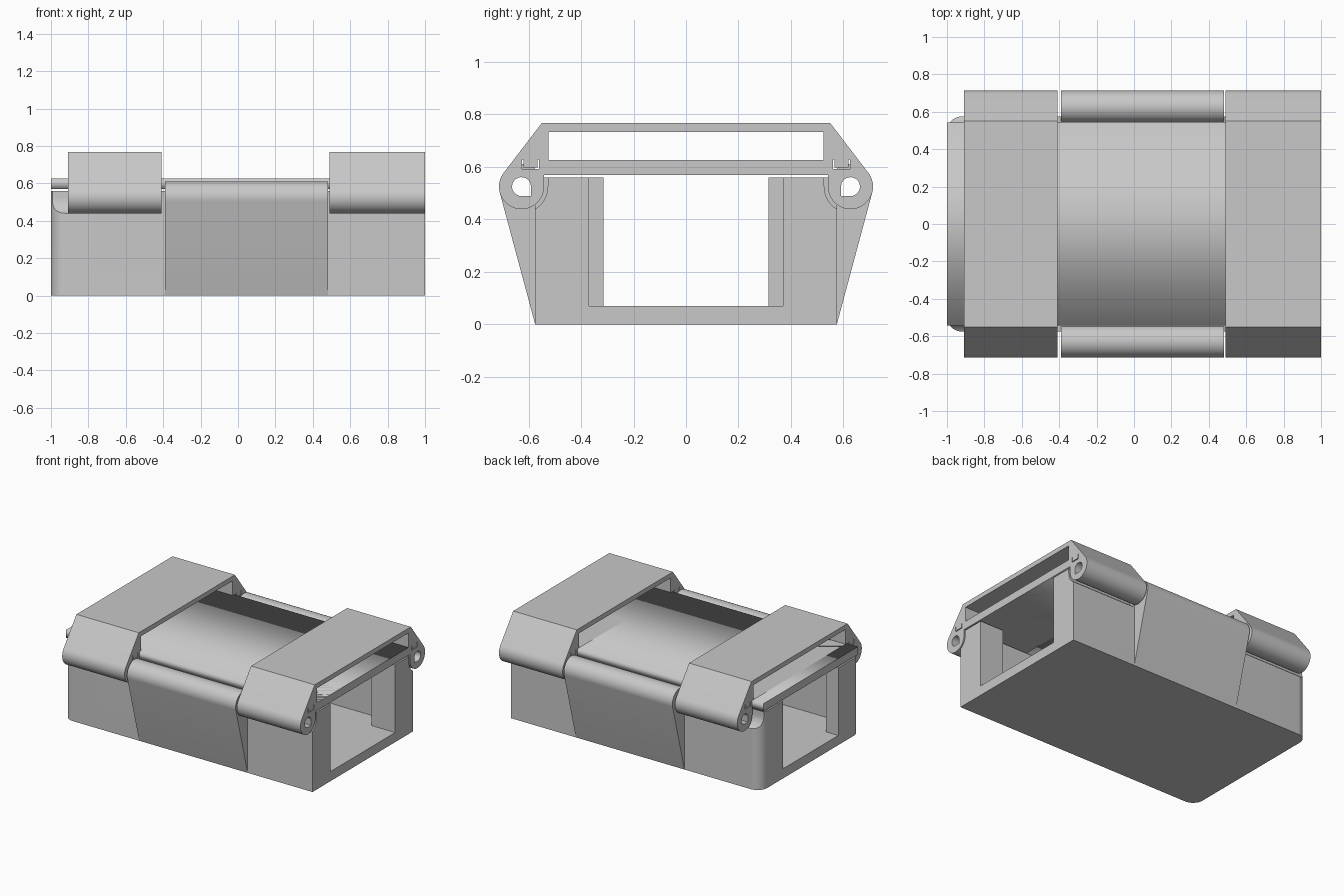
import bpy
import bmesh
from math import sin, cos, radians
from mathutils import Matrix

old = bpy.data.objects.get("Cube")
if old:
    bpy.data.objects.remove(old, do_unlink=True)

# One plain grey
GREY = (0.58, 0.58, 0.58, 1)
mat = bpy.data.materials.new("plain grey")
mat.use_nodes = True
mat.diffuse_color = GREY
bsdf = next(n for n in mat.node_tree.nodes if n.type == 'BSDF_PRINCIPLED')
bsdf.inputs["Base Color"].default_value = GREY
bsdf.inputs["Roughness"].default_value = 0.6

# Hinge axis and shared sizes
HY, HZ, HR = 0.627, 0.525, 0.086
TOP = 0.56
SIDE = 0.575


def arc(cy, cz, r, a0, a1, n=24):
    return [(cy + r * cos(radians(a0 + (a1 - a0) * i / n)),
             cz + r * sin(radians(a0 + (a1 - a0) * i / n))) for i in range(n + 1)]


def flip(loop):
    return [(-y, z) for y, z in reversed(loop)]


def prism(name, loops, lo, hi, upright=False):
    """Extrude outline loops (with holes) along x, or along z if upright."""
    cu = bpy.data.curves.new(name, 'CURVE')
    cu.dimensions = '2D'
    cu.fill_mode = 'BOTH'
    cu.extrude = (hi - lo) / 2
    for loop in loops:
        sp = cu.splines.new('POLY')
        sp.points.add(len(loop) - 1)
        for p, (u, v) in zip(sp.points, loop):
            p.co = (u, v, 0, 1)
        sp.use_cyclic_u = True
    tmp = bpy.data.objects.new(name + " outline", cu)
    bpy.context.collection.objects.link(tmp)
    dg = bpy.context.evaluated_depsgraph_get()
    me = bpy.data.meshes.new_from_object(tmp.evaluated_get(dg))
    bpy.data.objects.remove(tmp, do_unlink=True)
    mid = (lo + hi) / 2
    if upright:
        m = Matrix.Translation((0, 0, mid))
    else:
        m = Matrix(((0, 0, 1, mid), (1, 0, 0, 0), (0, 1, 0, 0), (0, 0, 0, 1)))
    me.transform(m)
    bm = bmesh.new()
    bm.from_mesh(me)
    bmesh.ops.remove_doubles(bm, verts=bm.verts, dist=1e-5)
    bmesh.ops.recalc_face_normals(bm, faces=bm.faces)
    bm.to_mesh(me)
    bm.free()
    me.name = name
    me.materials.clear()
    me.materials.append(mat)
    ob = bpy.data.objects.new(name, me)
    bpy.context.collection.objects.link(ob)
    return ob


def rect(u0, v0, u1, v1):
    return [(u0, v0), (u1, v0), (u1, v1), (u0, v1)]


def cut(ob, cutters):
    for c in cutters:
        c.hide_render = True
        mod = ob.modifiers.new("cut", 'BOOLEAN')
        mod.operation = 'DIFFERENCE'
        mod.solver = 'EXACT'
        mod.object = c
    dg = bpy.context.evaluated_depsgraph_get()
    me = bpy.data.meshes.new_from_object(ob.evaluated_get(dg))
    ob.modifiers.clear()
    ob.data = me
    for c in cutters:
        bpy.data.objects.remove(c, do_unlink=True)


def smooth(ob):
    bpy.ops.object.select_all(action='DESELECT')
    ob.select_set(True)
    bpy.context.view_layer.objects.active = ob
    bpy.ops.object.shade_smooth_by_angle(angle=radians(30))


# Base: block with two rounded corners, hollow inside, open at both ends
R = 0.08
plan = ([(1, -SIDE), (1, SIDE)] + arc(-1 + R, SIDE - R, R, 90, 180, 10)
        + arc(-1 + R, -SIDE + R, R, 180, 270, 10))
base = prism("base", [plan], 0, TOP, upright=True)
FLOOR = 0.07
hollow = [(-1.1, -0.315), (-0.9, -0.315), (-0.9, -0.5), (0.81, -0.5),
          (0.81, -0.37), (1.1, -0.37)]
hollow += [(x, -y) for x, y in reversed(hollow)]
cutters = [prism("hollow cutter", [hollow], FLOOR, 0.8, upright=True)]
relief = arc(HY, HZ, 0.1, 180, 360) + [(HY + 0.1, 0.7), (HY - 0.1, 0.7)]
for x0, x1 in ((-1.1, -0.41), (0.49, 1.1)):
    for loop in (relief, flip(relief)):
        cutters.append(prism("relief cutter", [loop], x0, x1))
cut(base, cutters)
smooth(base)

# Pin hole: round with one square corner on the inner lower side
hole = [(HY - 0.036, HZ - 0.036)] + arc(HY, HZ, 0.036, -90, 180, 20)

# Side skirts: sloped panels that end in the middle hinge barrels
skirt = ([(0.52, 0), (SIDE, 0)] + arc(HY, HZ, HR, -14, 180)
         + [(HY - HR, 0.5), (0.52, 0.5)])
for name, f in (("back_skirt", list), ("front_skirt", flip)):
    smooth(prism(name, [f(skirt), f(hole)], -0.39, 0.48))

# Lid plate: runs the full length
prism("lid_plate", [rect(-0.542, 0.57, 0.542, 0.627)], -1, 1)

# Lid bridges: hollow bands with hinge knuckles at both edges
edge = [(0.55, 0.767)] + arc(HY, HZ, HR, 37.5, -180, 36) + [(HY - HR, 0.57)]
outline = edge + flip(edge)
slot = rect(-0.525, 0.627, 0.525, 0.733)
W = 0.006
clip = [(0.56, 0.628), (0.56, 0.592), (0.625, 0.592), (0.625, 0.628),
        (0.625 - W, 0.628), (0.625 - W, 0.592 + W), (0.56 + W, 0.592 + W),
        (0.56 + W, 0.628)]
for name, x0, x1 in (("right_bridge", -0.91, -0.41), ("left_bridge", 0.49, 1)):
    loops = [outline, slot, hole, flip(hole), clip, flip(clip)]
    smooth(prism(name, loops, x0, x1))
